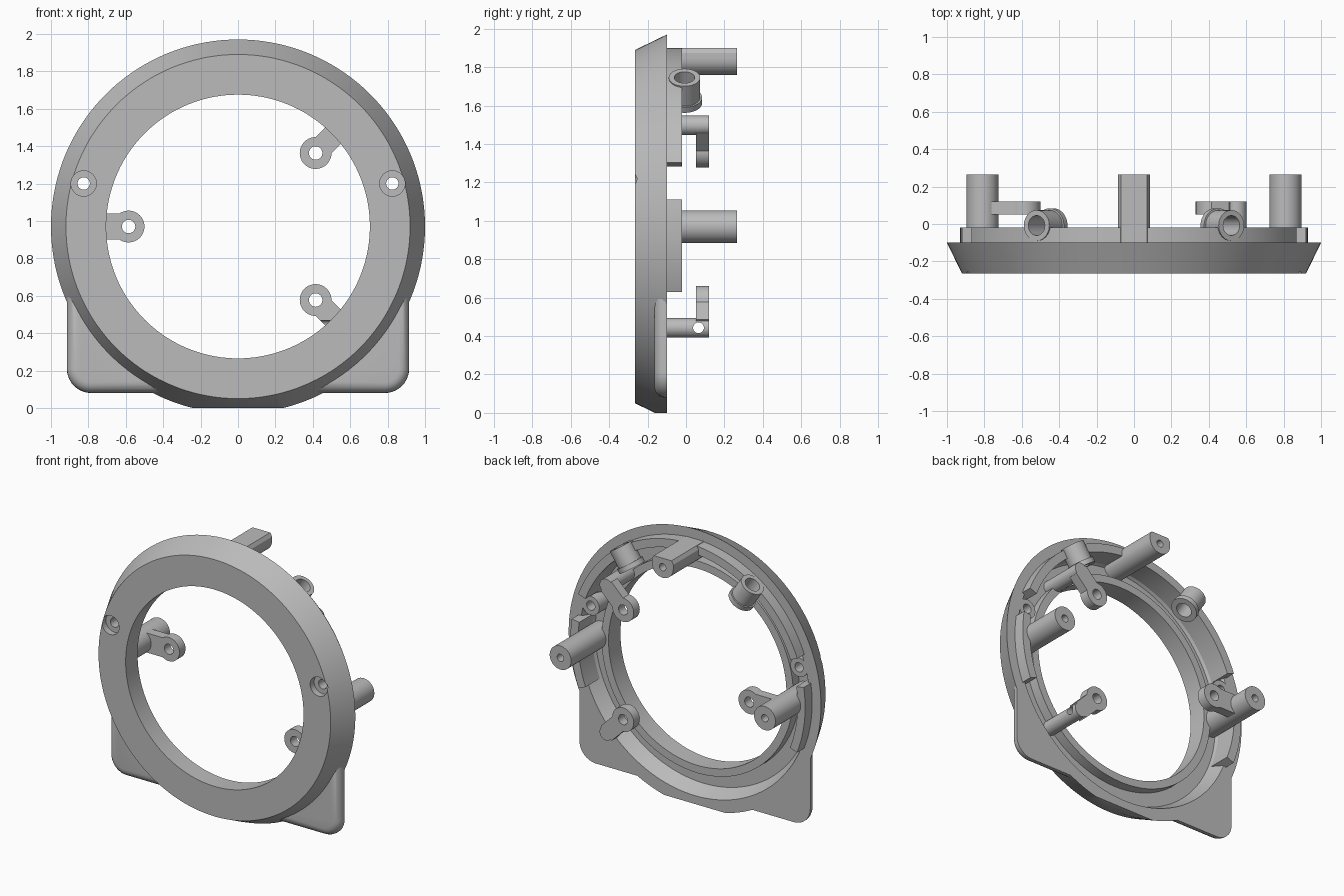
import bpy, bmesh, math
from mathutils import Vector

if "Cube" in bpy.data.objects:
    bpy.data.objects.remove(bpy.data.objects["Cube"])

CZ = 0.97                      # height of the ring centre
BACK, FRONT = -0.1, -0.265     # faces of the ring
parts = []

grey = bpy.data.materials.new("plain_grey")
grey.use_nodes = True
grey.diffuse_color = (0.5, 0.5, 0.5, 1)
grey.node_tree.nodes["Principled BSDF"].inputs["Base Color"].default_value = (0.5, 0.5, 0.5, 1)


def finish(name, bm):
    bmesh.ops.recalc_face_normals(bm, faces=bm.faces)
    mesh = bpy.data.meshes.new(name)
    bm.to_mesh(mesh)
    bm.free()
    mesh.materials.append(grey)
    ob = bpy.data.objects.new(name, mesh)
    bpy.context.scene.collection.objects.link(ob)
    parts.append(ob)
    return ob


def cylinder(name, a, b, r, sides=40):
    a, b = Vector(a), Vector(b)
    bm = bmesh.new()
    bmesh.ops.create_cone(bm, cap_ends=True, segments=sides, radius1=r, radius2=r,
                          depth=(b - a).length)
    bm.transform((b - a).to_track_quat('Z', 'Y').to_matrix().to_4x4())
    bmesh.ops.translate(bm, verts=bm.verts, vec=(a + b) / 2)
    return finish(name, bm)


def prism(name, outline, y0, y1, fillet=0):
    """Extrude an x-z outline from y0 (front) to y1, rounding the front edge."""
    bm = bmesh.new()
    face = bm.faces.new([bm.verts.new((x, y0, z)) for x, z in outline])
    new = bmesh.ops.extrude_face_region(bm, geom=[face], use_keep_orig=True)["geom"]
    for v in new:
        if isinstance(v, bmesh.types.BMVert):
            v.co.y = y1
    bmesh.ops.recalc_face_normals(bm, faces=bm.faces)
    if fillet:
        edges = [e for e in bm.edges if all(abs(v.co.y - y0) < 1e-5 for v in e.verts)]
        bmesh.ops.bevel(bm, geom=edges, offset=fillet, segments=5, profile=0.5,
                        affect='EDGES')
    return finish(name, bm)


def revolve(name, profile, start=0, end=360, steps=144):
    """Sweep a closed (radius, y) profile around the ring axis."""
    full = end - start == 360
    bm = bmesh.new()
    rows = []
    for i in range(steps if full else steps + 1):
        a = math.radians(start + (end - start) * i / steps)
        rows.append([bm.verts.new((r * math.cos(a), y, CZ + r * math.sin(a)))
                     for r, y in profile])
    n = len(profile)
    for i in range(steps):
        p, q = rows[i], rows[(i + 1) % len(rows)]
        for j in range(n):
            k = (j + 1) % n
            bm.faces.new((p[j], p[k], q[k], q[j]))
    if not full:
        bm.faces.new(rows[0])
        bm.faces.new(rows[-1])
    return finish(name, bm)


def cut(ob, cutter, keep=False):
    mod = ob.modifiers.new("cut", 'BOOLEAN')
    mod.operation, mod.solver, mod.object = 'DIFFERENCE', 'EXACT', cutter
    bpy.context.view_layer.update()
    done = bpy.data.meshes.new_from_object(
        ob.evaluated_get(bpy.context.evaluated_depsgraph_get()))
    ob.modifiers.remove(mod)
    ob.data = done
    if not keep:
        parts.remove(cutter)
        bpy.data.objects.remove(cutter)


def drill(ob, x, z, y0, y1, r):
    cut(ob, cylinder("drill", (x, y0, z), (x, y1, z), r, 32))


def arc(cx, cz, r, a0, a1, n=16):
    return [(cx + r * math.cos(math.radians(a0 + (a1 - a0) * i / n)),
             cz + r * math.sin(math.radians(a0 + (a1 - a0) * i / n))) for i in range(n + 1)]


# Main ring with tapered outside and a groove in the back
ring = revolve("main_ring", [(0.705, FRONT), (0.92, FRONT), (1.0, BACK), (0.91, BACK),
                             (0.86, -0.2), (0.76, -0.2), (0.76, -0.13), (0.705, -0.13)])
cut(ring, prism("floor_cutter", [(-1, -0.3), (1, -0.3), (1, 0), (-1, 0)], -0.5, 0.5))

# Raised locating walls on the back
wall = [(0.87, -0.21), (0.93, -0.21), (0.93, -0.02), (0.87, -0.02)]
top_wall = revolve("top_wall", wall, 21, 159, 60)
revolve("left_wall", wall, -21.5, 8.7, 16)
revolve("right_wall", wall, 171.3, 201.5, 16)

for side, s in (("left", 1), ("right", -1)):
    # Screw boss with a counterbored hole through the ring
    x, z = s * 0.825, 1.2
    boss = cylinder(side + "_screw_boss", (x, -0.22, z), (x, BACK, z), 0.068)
    for ob in (ring, boss):
        drill(ob, x, z, -0.4, 0, 0.033)
    drill(ring, x, z, -0.4, -0.215, 0.068)

    # Long side post
    post = cylinder(side + "_post", (s * 0.81, -0.21, CZ), (s * 0.81, 0.265, CZ), 0.085)
    drill(post, s * 0.81, CZ, 0.05, 0.4, 0.026)

    # Radial cable tube with a collar at its inner end
    radial = Vector((s * 0.557, 0, 0.83)).normalized()
    hub = Vector((0, -0.008, CZ))
    tube = cylinder(side + "_tube", hub + radial * 0.785, hub + radial * 0.935, 0.082)
    collar = cylinder(side + "_tube_collar", hub + radial * 0.775, hub + radial * 0.81, 0.092)
    bore = cylinder("bore", hub + radial * 0.72, hub + radial * 1.1, 0.053)
    cut(tube, bore, True)
    cut(collar, bore, True)
    cut(top_wall, bore)

    # Foot with rounded corner, trimmed to the ring
    outline = [(0.915, 0.65), (0.3, 0.65), (0.3, 0.08)] + arc(0.785, 0.21, 0.13, -90, 0, 10)
    foot = prism(side + "_foot", [(s * px, pz) for px, pz in outline], -0.165, BACK, 0.055)
    cut(foot, cylinder("trim", (0, -0.5, CZ), (0, 0.5, CZ), 0.925, 144))

# Top post: round below, flat on top
top_post = prism("top_post", arc(0, 1.845, 0.085, 180, 360) +
                 [(0.085, 1.875), (0.07, 1.9), (-0.07, 1.9), (-0.085, 1.875)], -0.21, 0.265)
drill(top_post, 0, 1.835, 0.05, 0.4, 0.026)


# Mounting arms with a round eye, pointing inward
def arm(name, x, z, angle, length, width):
    a = math.radians(angle)
    ux, uz = math.cos(a), math.sin(a)
    open_angle = math.degrees(math.asin(width / 0.085))
    outline = arc(x, z, 0.085, angle + open_angle, angle + 360 - open_angle, 32)
    outline += [(x + ux * length + uz * width * t, z + uz * length - ux * width * t)
                for t in (1, -1)]
    ob = prism(name, outline, 0.052, 0.12)
    drill(ob, x, z, -0.1, 0.3, 0.036)
    return ob


arm("side_arm", -0.585, CZ, 180, 0.19, 0.07)
for label, s in (("upper", 1), ("lower", -1)):
    lug = arm(label + "_arm", 0.415, CZ + s * 0.393, s * 45, 0.19, 0.06)
    z = CZ + s * 0.527
    column = cylinder(label + "_column", (0.55, -0.21, z), (0.55, 0.12, z), 0.051)
    if s < 0:
        # Cross hole through the lower column
        pin = cylinder("pin", (0, 0.065, z), (0.9, 0.065, z), 0.028, 32)
        cut(lug, pin, True)
        cut(column, pin)

# Smooth round surfaces, keep edges crisp
bpy.ops.object.select_all(action='DESELECT')
for ob in parts:
    ob.select_set(True)
bpy.context.view_layer.objects.active = ring
bpy.ops.object.shade_smooth_by_angle(angle=math.radians(30))
